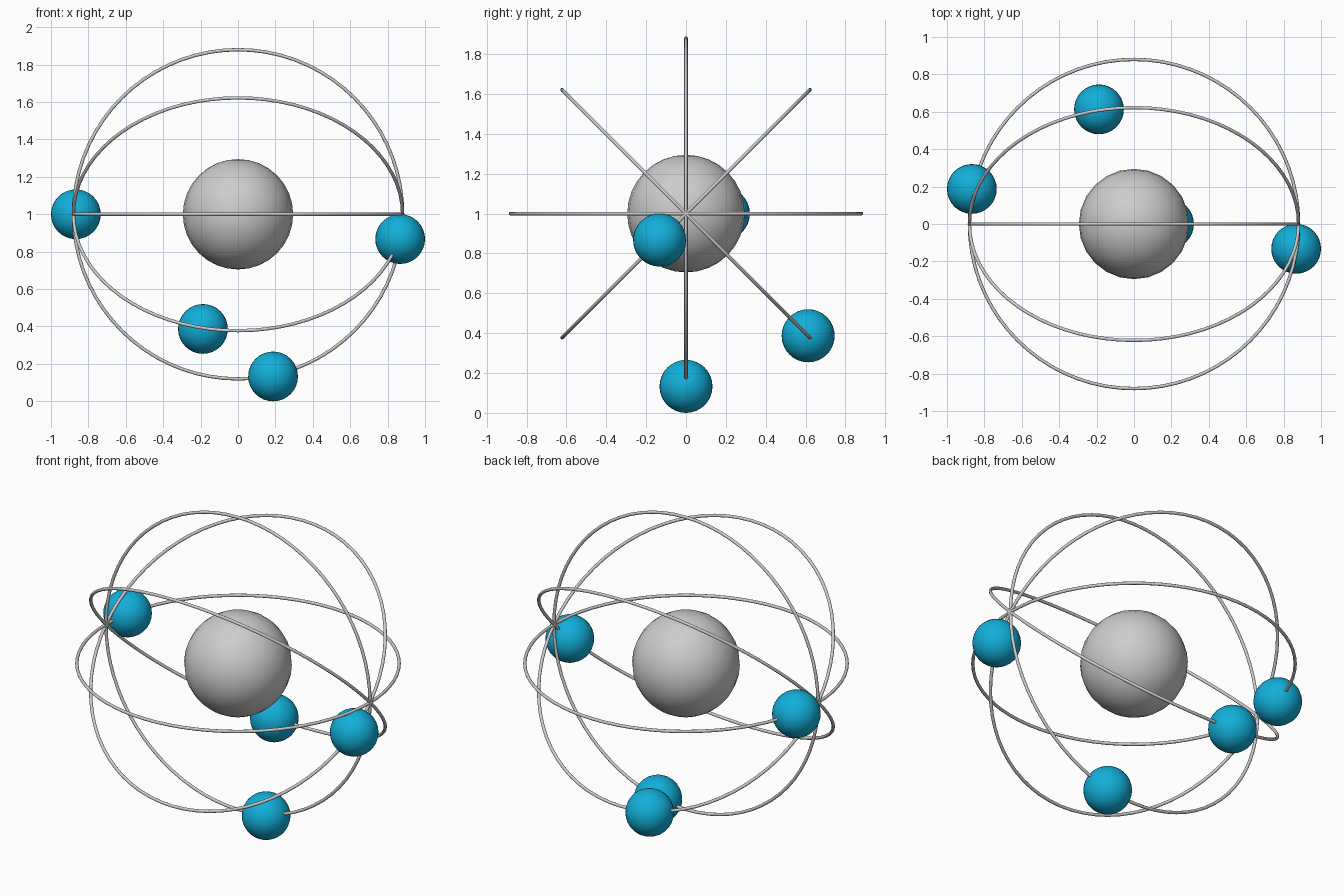
import bpy, math
from mathutils import Matrix, Vector

if "Cube" in bpy.data.objects:
    bpy.data.objects.remove(bpy.data.objects["Cube"])

CENTRE = Vector((0, 0, 1))
RING_R, TUBE_R = 0.88, 0.009
ORBIT_R, BALL_R, CORE_R = 0.887, 0.133, 0.295


def material(name, rgb):
    m = bpy.data.materials.new(name)
    m.diffuse_color = (*rgb, 1)
    m.use_nodes = True
    m.node_tree.nodes["Principled BSDF"].inputs["Base Color"].default_value = m.diffuse_color
    return m


grey = material("light_grey", (0.61, 0.61, 0.61))
blue = material("sky_blue", (0.006, 0.43, 0.70))


def finish(name, mat):
    ob = bpy.context.object
    ob.name = name
    ob.data.materials.append(mat)
    bpy.ops.object.shade_smooth()
    return ob


def ball(name, loc, radius, mat, segments, rings):
    bpy.ops.mesh.primitive_uv_sphere_add(segments=segments, ring_count=rings,
                                         radius=radius, location=loc)
    return finish(name, mat)


# central nucleus
ball("nucleus", CENTRE, CORE_R, grey, 24, 16)

# four orbit rings sharing the x axis, each with one small ball:
# (tilt about x, ball's angle around its ring)
orbits = [(0, 167.8), (45, -12.2), (90, -77.8), (-45, 102.2)]
for i, (tilt, angle) in enumerate(orbits, 1):
    t, a = math.radians(tilt), math.radians(angle)
    bpy.ops.mesh.primitive_torus_add(major_radius=RING_R, minor_radius=TUBE_R,
                                     major_segments=72, minor_segments=12,
                                     location=CENTRE, rotation=(t, 0, 0))
    finish(f"orbit_ring_{i}", grey)
    spot = Vector((math.cos(a), math.sin(a), 0)) * ORBIT_R
    ball(f"orbit_ball_{i}", CENTRE + Matrix.Rotation(t, 3, 'X') @ spot,
         BALL_R, blue, 32, 16)
